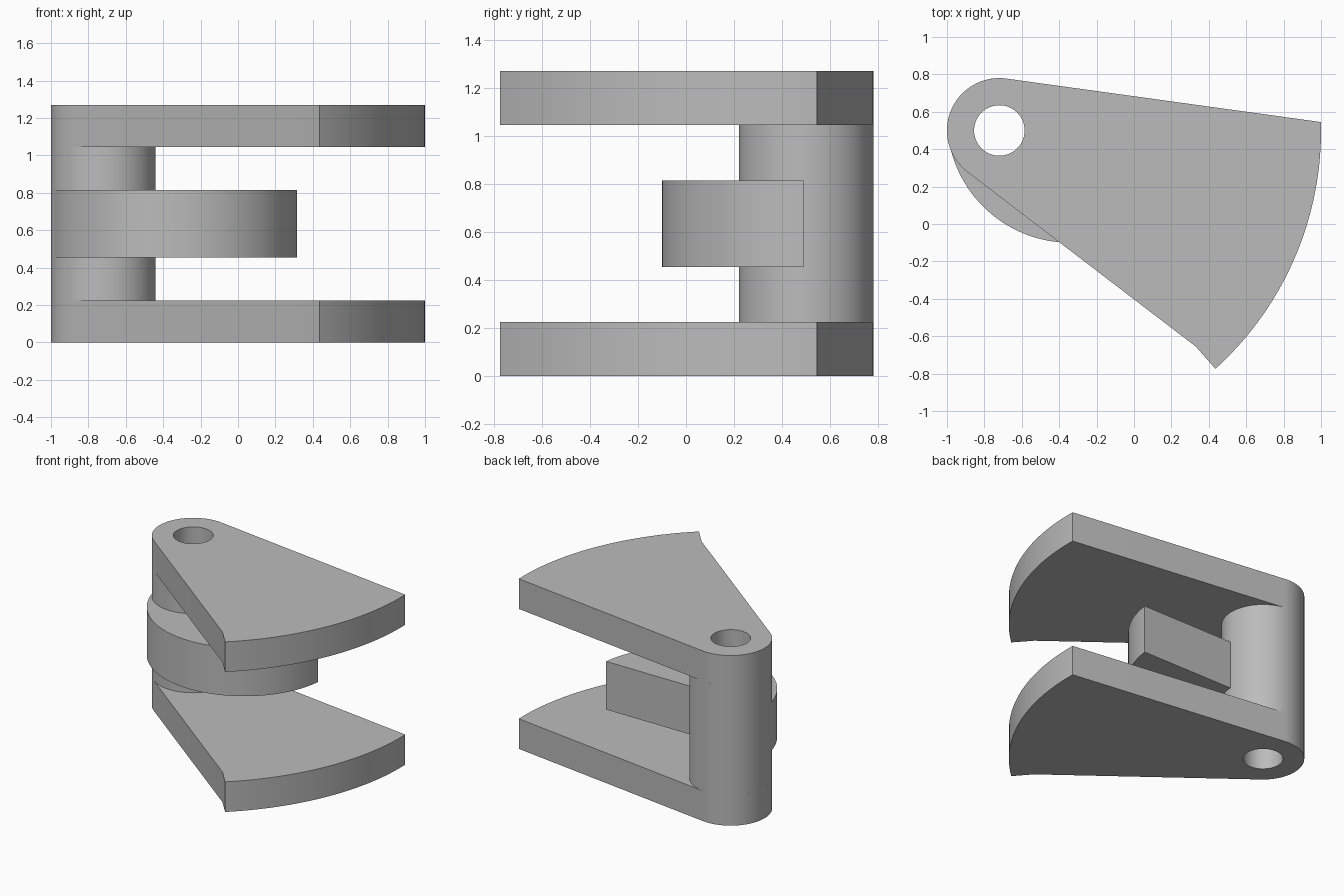
import bpy, bmesh
from math import cos, sin, radians, degrees, atan2, asin

cube = bpy.data.objects.get("Cube")
if cube:
    bpy.data.objects.remove(cube, do_unlink=True)

PIVOT = (-0.72, 0.50)
POST_R, HOLE_R, SECTOR_R = 0.28, 0.135, 1.72
PLATE_T, HEIGHT = 0.225, 1.27

grey = bpy.data.materials.new("plain grey")
grey.use_nodes = True
colour = (0.5, 0.5, 0.5, 1)
grey.diffuse_color = colour
grey.node_tree.nodes["Principled BSDF"].inputs["Base Color"].default_value = colour


def arc(centre, radius, start, end, steps):
    """Points along an arc, angles in degrees."""
    angles = [radians(start + (end - start) * i / steps) for i in range(steps + 1)]
    return [(centre[0] + radius * cos(a), centre[1] + radius * sin(a)) for a in angles]


def prism(name, outline, bottom, top):
    """Extrude a flat outline upward into a solid."""
    bm = bmesh.new()
    face = bm.faces.new([bm.verts.new((x, y, bottom)) for x, y in outline])
    moved = bmesh.ops.extrude_face_region(bm, geom=[face])["geom"]
    verts = [v for v in moved if isinstance(v, bmesh.types.BMVert)]
    bmesh.ops.translate(bm, verts=verts, vec=(0, 0, top - bottom))
    bmesh.ops.recalc_face_normals(bm, faces=bm.faces)
    mesh = bpy.data.meshes.new(name)
    bm.to_mesh(mesh)
    bm.free()
    obj = bpy.data.objects.new(name, mesh)
    bpy.context.collection.objects.link(obj)
    mesh.materials.append(grey)
    return obj


# Sector plates: rounded pivot end, straight flanks, curved rim with a small beak
rim = arc(PIVOT, SECTOR_R, -47.8, 1.5, 40)
notch = (0.33, -0.655)
back_tangent = degrees(atan2(0.99, 0.138))
front_tangent = 180 + degrees(atan2(0.797, 0.603))
plate = rim + arc(PIVOT, POST_R, back_tangent, front_tangent, 40) + [notch]
parts = [
    prism("lower_plate", plate, 0, PLATE_T),
    prism("upper_plate", plate, HEIGHT - PLATE_T, HEIGHT),
]

# Pivot post between the plates
post = arc(PIVOT, POST_R, 0, 360, 80)[:-1]
parts.append(prism("pivot_post", post, PLATE_T, HEIGHT - PLATE_T))

# Half-round lug with a flat back
LUG_R, LUG_C = 0.66, (-0.34, 0.56)
dip = degrees(asin(0.07 / LUG_R))
lug = arc(LUG_C, LUG_R, 180 + dip, 360 - dip, 60)
parts.append(prism("half_round_lug", lug, 0.455, 0.815))

# Pin bore through every part
bore = prism("bore_cutter", arc(PIVOT, HOLE_R, 0, 360, 64)[:-1], -0.2, HEIGHT + 0.2)
for obj in parts:
    cut = obj.modifiers.new("bore", "BOOLEAN")
    cut.operation, cut.solver, cut.object = "DIFFERENCE", "EXACT", bore
    bpy.ops.object.select_all(action="DESELECT")
    obj.select_set(True)
    bpy.context.view_layer.objects.active = obj
    bpy.ops.object.modifier_apply(modifier=cut.name)
    bpy.ops.object.shade_smooth_by_angle(angle=radians(30))
bpy.data.objects.remove(bore, do_unlink=True)
